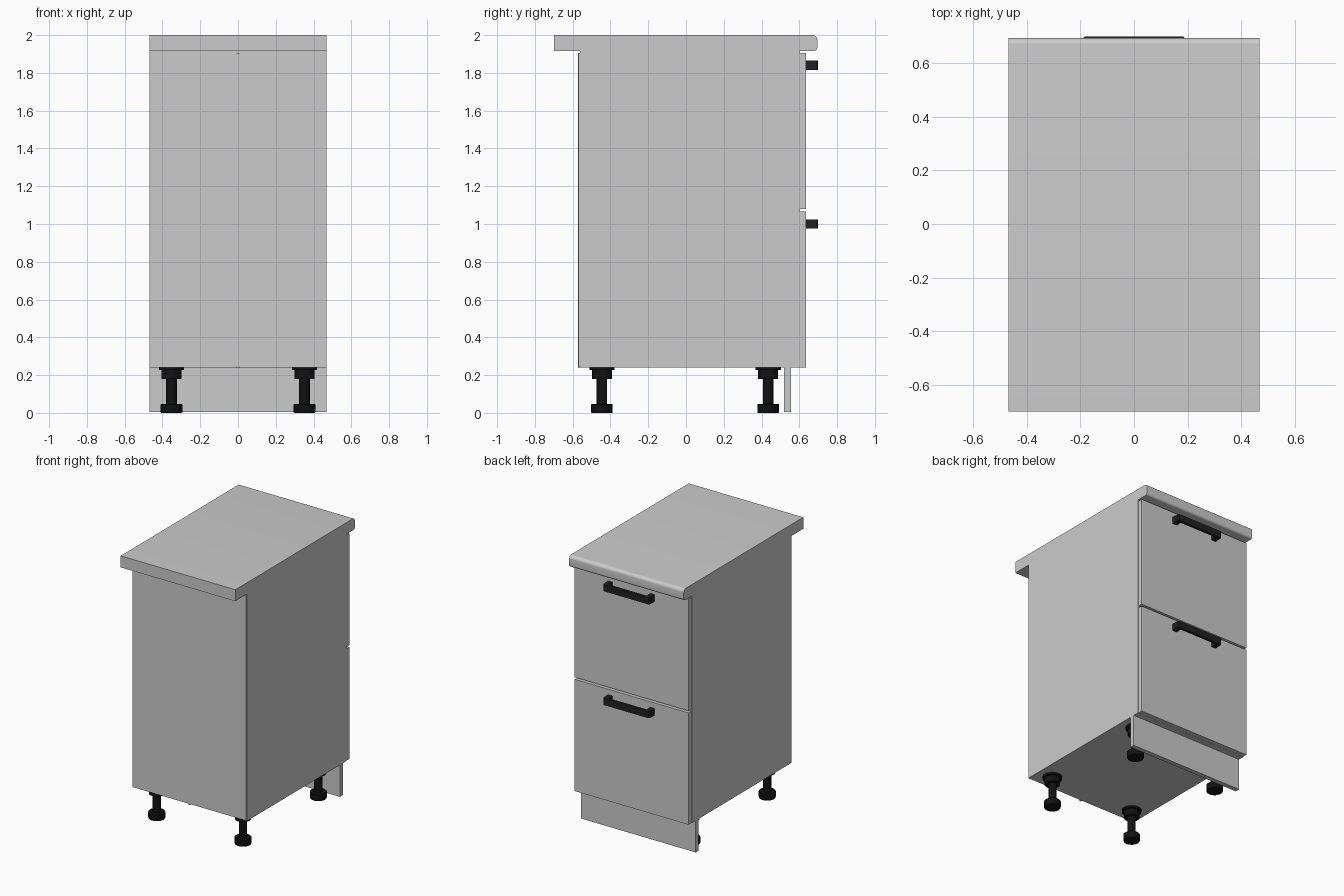
import bpy, bmesh, math
from mathutils import Matrix

if "Cube" in bpy.data.objects:
    bpy.data.objects.remove(bpy.data.objects["Cube"])


def material(name, v):
    m = bpy.data.materials.new(name)
    m.diffuse_color = (v, v, v, 1)
    m.use_nodes = True
    m.node_tree.nodes["Principled BSDF"].inputs["Base Color"].default_value = m.diffuse_color
    return m


HANDLE = material("dark_metal", 0.015)
PLASTIC = material("black_plastic", 0.006)


def finish(name, bm, mat=None, smooth=False):
    bmesh.ops.recalc_face_normals(bm, faces=bm.faces)
    me = bpy.data.meshes.new(name)
    bm.to_mesh(me)
    bm.free()
    ob = bpy.data.objects.new(name, me)
    bpy.context.collection.objects.link(ob)
    if mat:
        me.materials.append(mat)
    if smooth:
        bpy.ops.object.select_all(action='DESELECT')
        ob.select_set(True)
        bpy.context.view_layer.objects.active = ob
        bpy.ops.object.shade_smooth_by_angle(angle=math.radians(35))
    return ob


def box(name, x0, x1, y0, y1, z0, z1, mat=None):
    bm = bmesh.new()
    bmesh.ops.create_cube(bm, size=1)
    for v in bm.verts:
        v.co = ((x0 + x1) / 2 + v.co.x * (x1 - x0),
                (y0 + y1) / 2 + v.co.y * (y1 - y0),
                (z0 + z1) / 2 + v.co.z * (z1 - z0))
    return finish(name, bm, mat)


def prism(name, pts, vec, mat=None, smooth=False):
    bm = bmesh.new()
    f = bm.faces.new([bm.verts.new(p) for p in pts])
    ext = bmesh.ops.extrude_face_region(bm, geom=[f])
    moved = [g for g in ext["geom"] if isinstance(g, bmesh.types.BMVert)]
    bmesh.ops.translate(bm, verts=moved, vec=vec)
    return finish(name, bm, mat, smooth)


W, T = 0.468, 0.035          # half width, board thickness
BACK, FRONT = -0.562, 0.60   # carcass depth
Z0, Z1 = 0.24, 1.915         # carcass height

# Worktop with rounded drawer-side edge
prof = [(-W, -0.70, Z1), (-W, -0.70, 2.0)]
for r, z, a0 in ((0.025, 2.0 - 0.025, 90), (0.018, Z1 + 0.018, 0)):
    for i in range(9):
        a = math.radians(a0 - i * 90 / 8)
        prof.append((-W, 0.695 - r + r * math.cos(a), z + r * math.sin(a)))
prism("worktop", prof, (2 * W, 0, 0), smooth=True)

# Carcass boards
for side, s in (("left", -1), ("right", 1)):
    xs = sorted((s * W, s * (W - T)))
    box(side + "_side_panel", *xs, BACK, FRONT, Z0, Z1)
box("bottom_panel", -W + T, W - T, BACK, FRONT, Z0, Z0 + T)
box("front_rail", -W + T, W - T, FRONT - 0.2, FRONT, Z1 - T, Z1)
box("rear_rail", -W + T, W - T, BACK, BACK + 0.2, Z1 - T, Z1)

# Two-piece back with joining strip
for side, s in (("left", -1), ("right", 1)):
    xs = sorted((s * 0.003, s * (W - 0.006)))
    box(side + "_back_panel", *xs, BACK - 0.007, BACK, Z0 + 0.005, Z1 - 0.01)
box("back_joining_strip", -0.008, 0.008, BACK - 0.01, BACK - 0.001, Z0 - 0.002, Z1 - 0.01)

# Drawers: front, open box and bow handle
for name, z0, z1, hz in (("lower", 0.24, 1.065, 1.0), ("upper", 1.08, 1.905, 1.84)):
    box(name + "_drawer_front", -W + 0.003, W - 0.003, FRONT + 0.001, 0.636, z0, z1)
    b, t = z0 + 0.09, z0 + 0.38
    box(name + "_drawer_base", -0.40, 0.40, -0.40, FRONT, b, b + 0.025)
    box(name + "_drawer_back", -0.40, 0.40, -0.425, -0.40, b, t)
    for side, s in (("left", -1), ("right", 1)):
        xs = sorted((s * 0.40, s * 0.42))
        box(f"{name}_drawer_{side}_side", *xs, -0.425, FRONT, b, t)
    half = [(0.19, 0.636), (0.19, 0.694), (0.184, 0.70)]
    inner = [(0.155, 0.68), (0.155, 0.636)]
    right = half[::-1]
    outline = right[::1] + inner[::-1]
    outline += [(-x, y) for x, y in inner + half]
    prism(name + "_handle", [(x, y, hz - 0.025) for x, y in outline],
          (0, 0, 0.05), HANDLE)

# Plinth board
box("plinth", -W, W, 0.52, 0.555, 0.005, Z0)

# Adjustable legs, lathed from one profile
LEG = [(0, 0), (0.055, 0), (0.057, 0.004), (0.057, 0.045), (0.054, 0.048),
       (0.028, 0.048), (0.028, 0.18), (0.053, 0.18), (0.053, 0.226),
       (0.067, 0.226), (0.067, Z0), (0, Z0)]
for sx, x in (("left", -0.352), ("right", 0.352)):
    for sy, y in (("rear", -0.445), ("front", 0.435)):
        bm = bmesh.new()
        vs = [bm.verts.new((r, 0, z)) for r, z in LEG]
        es = [bm.edges.new(p) for p in zip(vs, vs[1:])]
        bmesh.ops.spin(bm, geom=vs + es, cent=(0, 0, 0), axis=(0, 0, 1),
                       angle=2 * math.pi, steps=32)
        bmesh.ops.remove_doubles(bm, verts=bm.verts, dist=1e-4)
        bmesh.ops.transform(bm, matrix=Matrix.Translation((x, y, 0)), verts=bm.verts)
        finish(f"{sy}_{sx}_leg", bm, PLASTIC, smooth=True)
